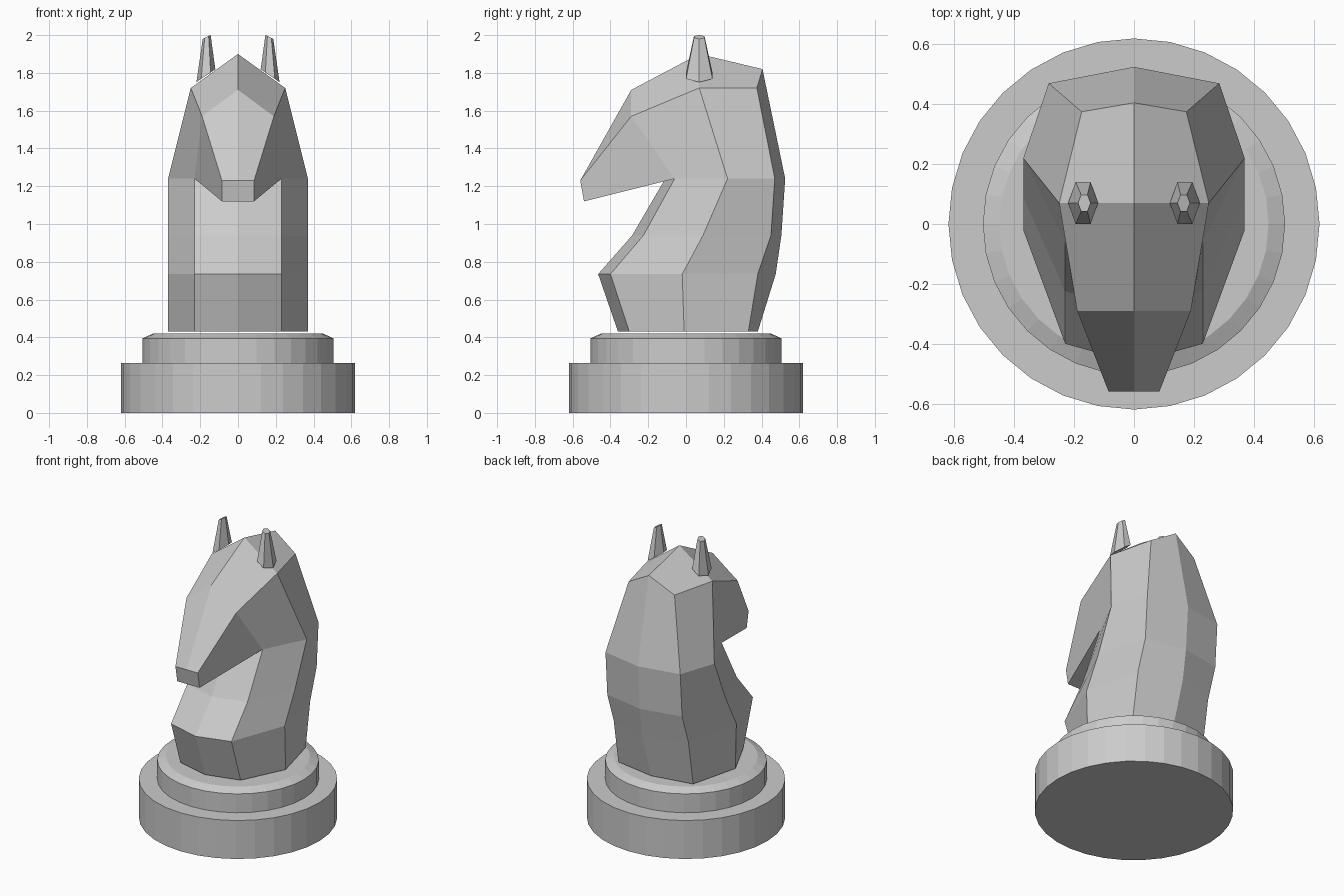
import bpy
from math import cos, sin, tau

if "Cube" in bpy.data.objects:
    bpy.data.objects.remove(bpy.data.objects["Cube"])


def make_object(name, verts, faces, mirror=False):
    mesh = bpy.data.meshes.new(name)
    mesh.from_pydata(verts, [], faces)
    obj = bpy.data.objects.new(name, mesh)
    bpy.context.collection.objects.link(obj)
    if mirror:
        obj.modifiers.new("Mirror", 'MIRROR').merge_threshold = 0.001
    return obj


def loft(name, rings):
    """Closed rings of equal length, bridged and capped at both ends."""
    n = len(rings[0])
    verts = [p for ring in rings for p in ring]
    faces = [(k * n + i, k * n + (i + 1) % n, (k + 1) * n + (i + 1) % n, (k + 1) * n + i)
             for k in range(len(rings) - 1) for i in range(n)]
    faces += [tuple(reversed(range(n))), tuple(range(len(verts) - n, len(verts)))]
    return make_object(name, verts, faces)


def circle(r, z, n=32):
    return [(r * cos(tau * i / n), r * sin(tau * i / n), z) for i in range(n)]


# Round plinth
loft("lower_base", [circle(0.62, 0), circle(0.62, 0.265)])
loft("upper_base", [circle(0.505, 0.265), circle(0.505, 0.395), circle(0.45, 0.42)])

# Neck: half rings from chest centre, round the side, to the back of the mane
xs = (0, 0.23, 0.37, 0.285, 0)
neck_levels = [
    (0.43, (-0.36, -0.30, -0.01, 0.33, 0.38)),
    (0.735, (-0.465, -0.40, -0.02, 0.38, 0.475)),
    (0.94, (-0.285, -0.225, 0.09, 0.45, 0.505)),
    (1.24, (-0.11, -0.06, 0.22, 0.47, 0.525)),
]
verts = [(x, y, z) for z, ys in neck_levels for x, y in zip(xs, ys)]
faces = [(5 * k + i, 5 * k + i + 1, 5 * k + i + 6, 5 * k + i + 5)
         for k in range(3) for i in range(4)]
faces.append((4, 3, 2, 1, 0))

# Head: planes added on the top neck ring (throat 15, jaw 16, side 17, nape 18, 19)
verts += [
    (0.25, 0.07, 1.72),     # 20 temple
    (0.175, 0.375, 1.72),   # 21 back corner
    (0, 0.405, 1.82),       # 22 back centre
    (0, 0.07, 1.90),        # 23 crown
    (0.19, -0.29, 1.57),    # 24 brow side
    (0, -0.29, 1.71),       # 25 brow centre
    (0.085, -0.56, 1.23),   # 26 nose side
    (0, -0.56, 1.23),       # 27 nose centre
    (0.085, -0.54, 1.12),   # 28 chin side
    (0, -0.54, 1.12),       # 29 chin centre
]
faces += [
    (17, 18, 21, 20), (18, 19, 22, 21), (20, 21, 22, 23),
    (23, 25, 24, 20), (25, 27, 26, 24), (27, 29, 28, 26),
    (16, 17, 20, 24), (28, 16, 24, 26), (15, 16, 28, 29),
]
make_object("horse_head", verts, faces, mirror=True)


# Ears: tapered hexagons seated on the sloping crown
def ear_ring(cx, rx, ry, z, slope):
    return [(cx + rx * cos(tau * i / 6), 0.07 + ry * sin(tau * i / 6),
             z - slope * rx * cos(tau * i / 6)) for i in range(6)]


for side, name in ((1, "right_ear"), (-1, "left_ear")):
    rings = [ear_ring(0.17, 0.05, 0.081, 1.785, 0.68),
             ear_ring(0.166, 0.021, 0.032, 1.99, 0.5)]
    if side < 0:
        rings = [[(-x, y, z) for x, y, z in reversed(r)] for r in rings]
    loft(name, rings)
